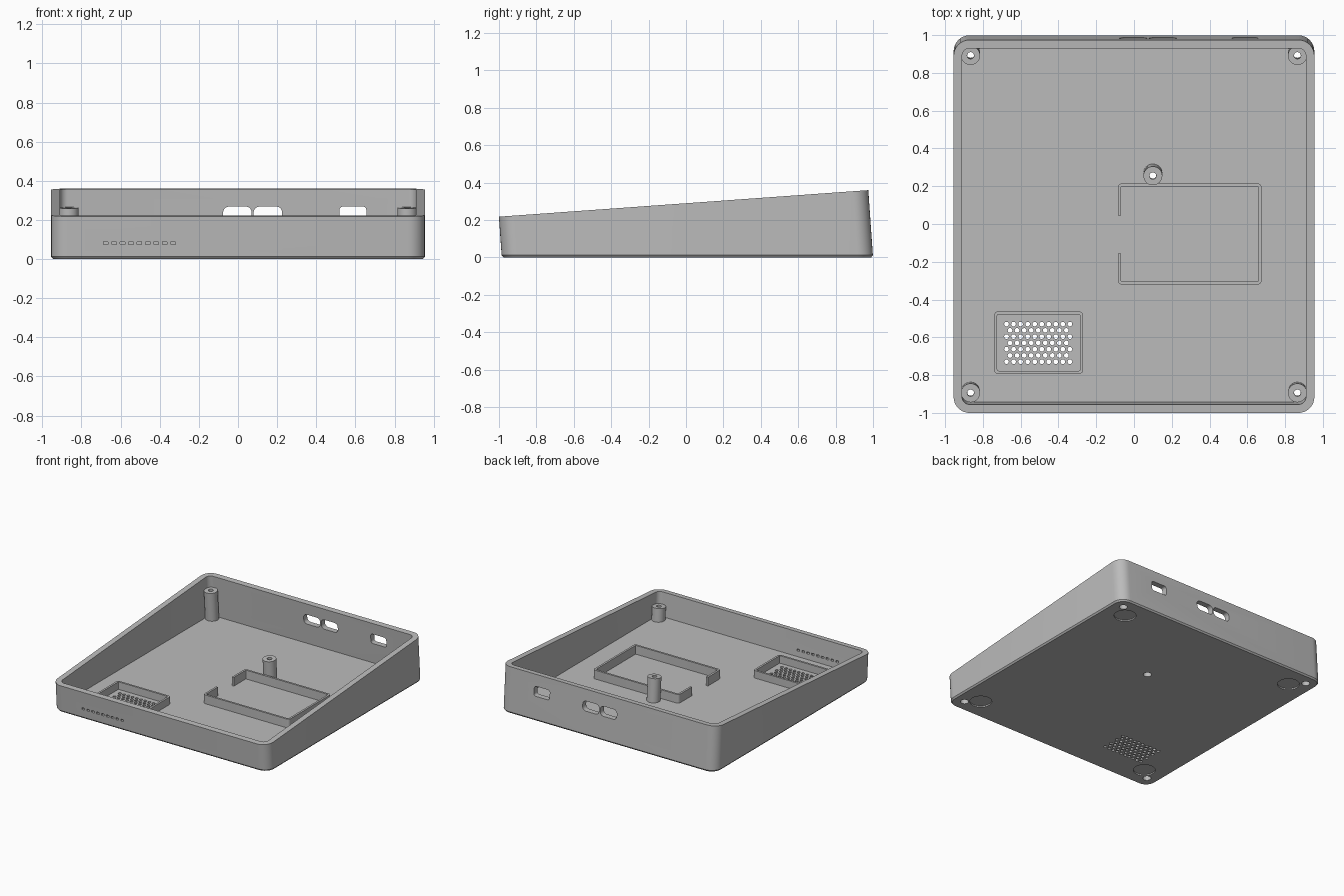
import bpy, bmesh
from math import cos, sin, pi

if "Cube" in bpy.data.objects:
    bpy.data.objects.remove(bpy.data.objects["Cube"])

LEAN = 0.07      # walls and posts lean forward, square to the sloping rim
FLOOR = 0.03
MID = 0.0075     # depth centre of the base

grey = bpy.data.materials.new("grey plastic")
grey.use_nodes = True
colour = (0.5, 0.5, 0.5, 1)
grey.diffuse_color = colour
grey.node_tree.nodes["Principled BSDF"].inputs["Base Color"].default_value = colour


def rim(y):
    return 0.217 + 0.0715 * (y + 1)


def rounded(cx, cy, hx, hy, r, n=8):
    """Rounded rectangle (or circle when r equals both half sizes)."""
    pts = []
    for k, (sx, sy) in enumerate([(1, 1), (-1, 1), (-1, -1), (1, -1)]):
        for i in range(n + 1):
            a = (k + i / n) * pi / 2
            pts.append((cx + sx * (hx - r) + r * cos(a),
                        cy + sy * (hy - r) + r * sin(a)))
    return pts


def circle(cx, cy, r, n=32):
    return [(cx + r * cos(2 * pi * i / n), cy + r * sin(2 * pi * i / n)) for i in range(n)]


def level(pts, z, lean=LEAN):
    """Lift a flat outline to a height (number or function of y) and lean it."""
    out = []
    for x, y in pts:
        h = z(y) if callable(z) else z
        out.append((x, y - lean * h, h))
    return out


def skin(bm, loops, closed=False):
    """Bridge equal loops; cap the ends or join last to first."""
    rings = [[bm.verts.new(p) for p in loop] for loop in loops]
    n = len(rings[0])
    pairs = list(zip(rings, rings[1:]))
    if closed:
        pairs.append((rings[-1], rings[0]))
    else:
        bm.faces.new(rings[0][::-1])
        bm.faces.new(rings[-1])
    for a, b in pairs:
        for i in range(n):
            j = (i + 1) % n
            bm.faces.new((a[i], a[j], b[j], b[i]))


def finish(name, bm):
    bmesh.ops.remove_doubles(bm, verts=bm.verts, dist=1e-5)
    bmesh.ops.recalc_face_normals(bm, faces=bm.faces)
    me = bpy.data.meshes.new(name)
    bm.to_mesh(me)
    bm.free()
    me.materials.append(grey)
    ob = bpy.data.objects.new(name, me)
    bpy.context.collection.objects.link(ob)
    return ob


def select(ob):
    bpy.ops.object.select_all(action='DESELECT')
    ob.select_set(True)
    bpy.context.view_layer.objects.active = ob


def smooth(ob):
    select(ob)
    bpy.ops.object.shade_smooth_by_angle(angle=pi / 6)


def cut(ob, bm):
    cutter = finish("cutter", bm)
    cutter.hide_render = True
    mod = ob.modifiers.new("cut", 'BOOLEAN')
    mod.operation = 'DIFFERENCE'
    mod.solver = 'EXACT'
    mod.object = cutter
    select(ob)
    bpy.ops.object.modifier_apply(modifier=mod.name)
    bpy.data.objects.remove(cutter)


def wall_slot(bm, cx, cz, hx, hz, r, y0, y1):
    outline = rounded(cx, cz, hx, hz, r, 6)
    skin(bm, [[(x, y, z) for x, z in outline] for y in (y0, y1)])


# Tray shell: chamfered base, leaning walls, sloping rim, flat floor
bm = bmesh.new()
outer = rounded(0, MID, 0.955, 0.9925, 0.085)
inner = rounded(0, MID, 0.91, 0.9475, 0.04)
foot_edge = rounded(0, MID, 0.945, 0.9825, 0.075)
skin(bm, [level(foot_edge, 0), level(outer, 0.012), level(outer, rim),
          level(inner, rim), level(inner, FLOOR)])
tray = finish("tray", bm)

posts = [(sx * 0.865, y) for sx in (-1, 1) for y in (-0.885, 0.91)] + [(0.1, 0.27)]

# Openings in the floor and walls
bm = bmesh.new()
for x, y in posts:
    skin(bm, [level(circle(x, y, 0.03), z) for z in (-0.05, 0.1)])
for sx in (-1, 1):
    for sy in (-1, 1):
        foot = circle(sx * 0.775, MID + sy * 0.815, 0.08, 40)
        skin(bm, [level(foot, z, 0) for z in (-0.05, 0.01)])
for row in range(7):
    odd = row % 2
    for i in range(10 - odd):
        hole = circle(-0.675 + (i + odd / 2) * 0.0373, -0.53 - row * 0.0332, 0.0125, 12)
        skin(bm, [level(hole, z, 0) for z in (-0.05, 0.1)])
for cx, hx in ((-0.003, 0.073), (0.153, 0.073), (0.587, 0.069)):
    wall_slot(bm, cx, 0.229, hx, 0.039, 0.03 if cx < 0.5 else 0.018, 0.85, 1.1)
for i in range(9):
    wall_slot(bm, -0.676 + i * 0.043, 0.081, 0.012, 0.008, 0.004, -1.1, -0.88)
cut(tray, bm)
smooth(tray)

# Screw posts with a wide bore below and a narrow hole at the top
for k, (x, y) in enumerate(posts):
    def top(v):
        return rim(v) - 0.092

    def step(v):
        return top(v) - 0.045

    bm = bmesh.new()
    skin(bm, [level(circle(x, y, r), z) for r, z in
              ((0.05, FLOOR - 0.005), (0.05, top), (0.018, top),
               (0.018, step), (0.03, step), (0.03, FLOOR - 0.005))], closed=True)
    smooth(finish("screw_post_%d" % (k + 1), bm))


def frame(name, cx, cy, hx, hy, wall, top):
    bm = bmesh.new()
    big = rounded(cx, cy, hx, hy, 0.02, 5)
    small = rounded(cx, cy, hx - wall, hy - wall, 0.006, 5)
    skin(bm, [level(p, z, 0) for p, z in
              ((big, FLOOR - 0.004), (big, top), (small, top), (small, FLOOR - 0.004))],
         closed=True)
    return finish(name, bm)


# Speaker frame around the grille
smooth(frame("speaker_frame", -0.505, -0.628, 0.235, 0.165, 0.016, 0.09))

# Battery frame with a cable gap on one side
battery = frame("battery_frame", 0.295, -0.053, 0.38, 0.267, 0.016, 0.1)
bm = bmesh.new()
skin(bm, [level(rounded(-0.08, -0.055, 0.05, 0.1, 0.001, 1), z, 0) for z in (0, 0.2)])
cut(battery, bm)
smooth(battery)
